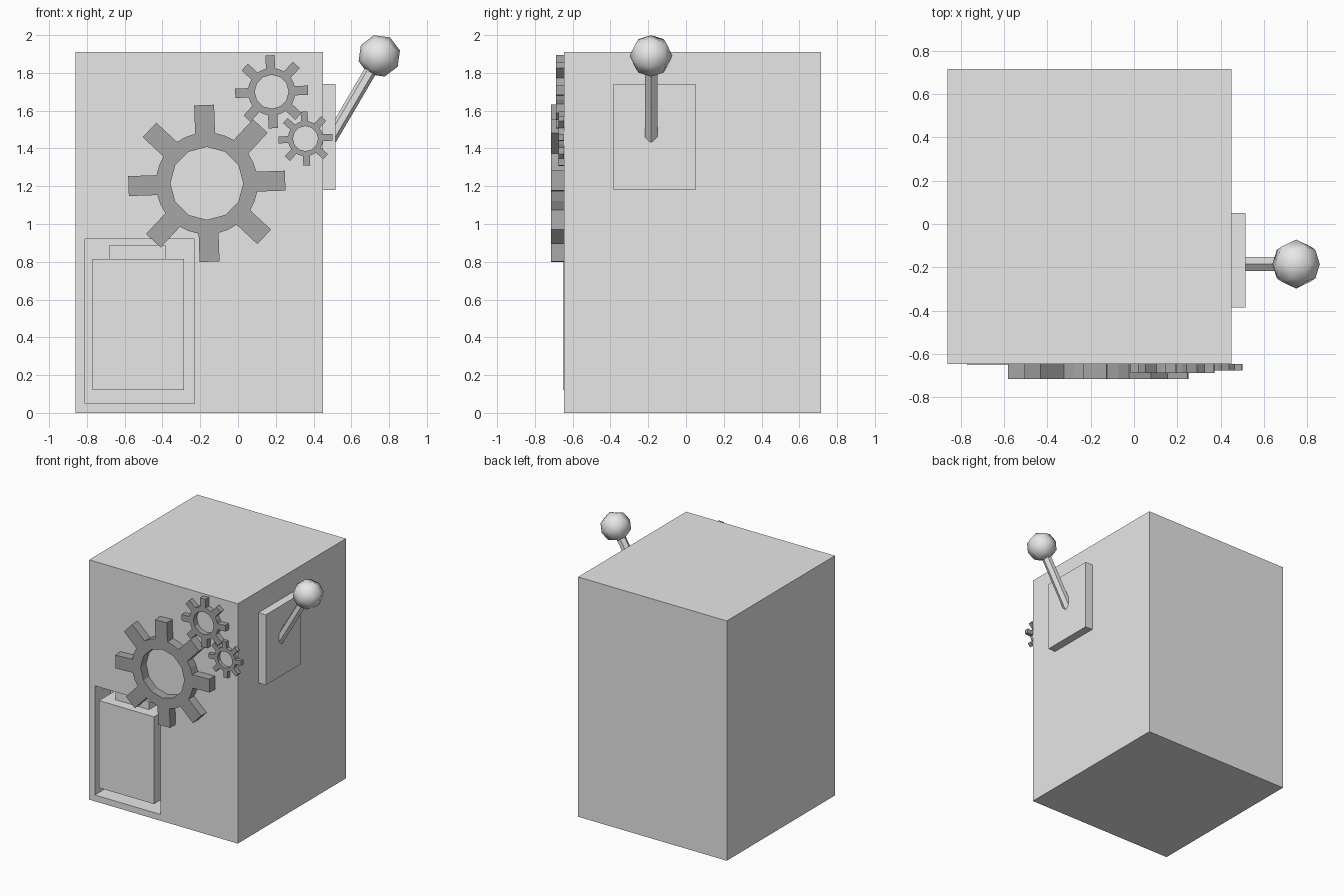
import bpy
import bmesh
from math import sin, cos, pi, sqrt, radians
from mathutils import Vector, Matrix

if "Cube" in bpy.data.objects:
    bpy.data.objects.remove(bpy.data.objects["Cube"])


def make_material(name, value):
    mat = bpy.data.materials.new(name)
    mat.use_nodes = True
    colour = (value, value, value, 1)
    mat.diffuse_color = colour
    mat.node_tree.nodes["Principled BSDF"].inputs["Base Color"].default_value = colour
    return mat


light_grey = make_material("light_grey", 0.8)
dark_grey = make_material("dark_grey", 0.38)


def add_object(name, mesh, mat):
    mesh.materials.clear()
    mesh.materials.append(mat)
    obj = bpy.data.objects.new(name, mesh)
    bpy.context.collection.objects.link(obj)
    return obj


def from_bmesh(name, bm, mat):
    mesh = bpy.data.meshes.new(name)
    bm.to_mesh(mesh)
    bm.free()
    return add_object(name, mesh, mat)


def box(name, low, high, mat=light_grey):
    low, high = Vector(low), Vector(high)
    bm = bmesh.new()
    bmesh.ops.create_cube(bm, size=1)
    bmesh.ops.scale(bm, vec=high - low, verts=bm.verts)
    bmesh.ops.translate(bm, vec=(low + high) / 2, verts=bm.verts)
    return from_bmesh(name, bm, mat)


FRONT = -0.645
NICHE_BACK = -0.45

# Cabinet with a recess cut in its front
body = box("cabinet", (-0.86, FRONT, 0), (0.45, 0.715, 1.91))
cutter = box("niche_cutter", (-0.81, -0.8, 0.05), (-0.23, NICHE_BACK, 0.92))
cutter.hide_render = True
cut = body.modifiers.new("niche", 'BOOLEAN')
cut.operation = 'DIFFERENCE'
cut.solver = 'EXACT'
cut.object = cutter
bpy.context.view_layer.objects.active = body
bpy.ops.object.modifier_apply(modifier=cut.name)
bpy.data.objects.remove(cutter)

# Canister standing in the recess
box("canister", (-0.77, FRONT - 0.005, 0.12), (-0.285, NICHE_BACK, 0.815))
box("canister_cap", (-0.68, -0.57, 0.815), (-0.385, NICHE_BACK, 0.89))


def gear(name, x, z, radius, depth, turn, teeth=8, hole_sides=12):
    """Toothed ring lying against the cabinet front."""
    root, half, hole = radius * 0.65, radius * 0.127, radius * 0.465
    step = 2 * pi / teeth
    outline = []
    for i in range(teeth):
        a = i * step + radians(turn)
        along, side = Vector((cos(a), sin(a))), Vector((-sin(a), cos(a)))
        base = sqrt(root ** 2 - half ** 2)
        outline += [along * base - side * half, along * radius - side * half,
                    along * radius + side * half, along * base + side * half]
        outline.append(Vector((cos(a + step / 2), sin(a + step / 2))) * root)
    ring = [Vector((cos(2 * pi * i / hole_sides), sin(2 * pi * i / hole_sides))) * hole
            for i in range(hole_sides)]
    curve = bpy.data.curves.new(name + "_profile", 'CURVE')
    curve.dimensions = '2D'
    curve.fill_mode = 'BOTH'
    curve.extrude = depth / 2
    for loop in (outline, ring):
        spline = curve.splines.new('POLY')
        spline.points.add(len(loop) - 1)
        for point, co in zip(spline.points, loop):
            point.co = (co.x, co.y, 0, 1)
        spline.use_cyclic_u = True
    helper = bpy.data.objects.new(name + "_profile", curve)
    mesh = bpy.data.meshes.new_from_object(helper)
    bpy.data.objects.remove(helper)
    bpy.data.curves.remove(curve)
    mesh.transform(Matrix.Translation((x, FRONT - depth / 2, z))
                   @ Matrix.Rotation(pi / 2, 4, 'X'))
    mesh.name = name
    obj = add_object(name, mesh, dark_grey)
    for poly in mesh.polygons:
        poly.use_smooth = False
    return obj


# Three meshing gears
gear("large_gear", -0.165, 1.215, 0.415, 0.07, 2)
gear("medium_gear", 0.178, 1.70, 0.193, 0.043, 2.5)
gear("small_gear", 0.357, 1.452, 0.143, 0.03, 3)

# Lever mount on the side
box("lever_plate", (0.45, -0.385, 1.18), (0.515, 0.05, 1.74))

# Slanted six-sided lever
start, end = Vector((0.49, -0.185, 1.45)), Vector((0.748, -0.185, 1.89))
axis = end - start
tilt = Vector((0, 0, 1)).rotation_difference(axis).to_matrix().to_4x4()
bm = bmesh.new()
bmesh.ops.create_cone(bm, cap_ends=True, segments=6, radius1=0.038, radius2=0.038,
                      depth=axis.length)
bmesh.ops.transform(bm, verts=bm.verts, matrix=Matrix.Translation((start + end) / 2)
                    @ tilt @ Matrix.Diagonal((0.87, 1, 1, 1))
                    @ Matrix.Rotation(pi / 2, 4, 'Z'))
from_bmesh("lever_rod", bm, light_grey)

# Faceted round knob made from a rounded cube
bm = bmesh.new()
bmesh.ops.create_cube(bm, size=1)
bmesh.ops.subdivide_edges(bm, edges=bm.edges[:], cuts=1, use_grid_fill=True)
for v in bm.verts:
    v.co = v.co.normalized() * 0.113
for f in bm.faces:
    f.smooth = True
bmesh.ops.transform(bm, verts=bm.verts, matrix=Matrix.Translation(end) @ tilt)
from_bmesh("lever_knob", bm, light_grey)
